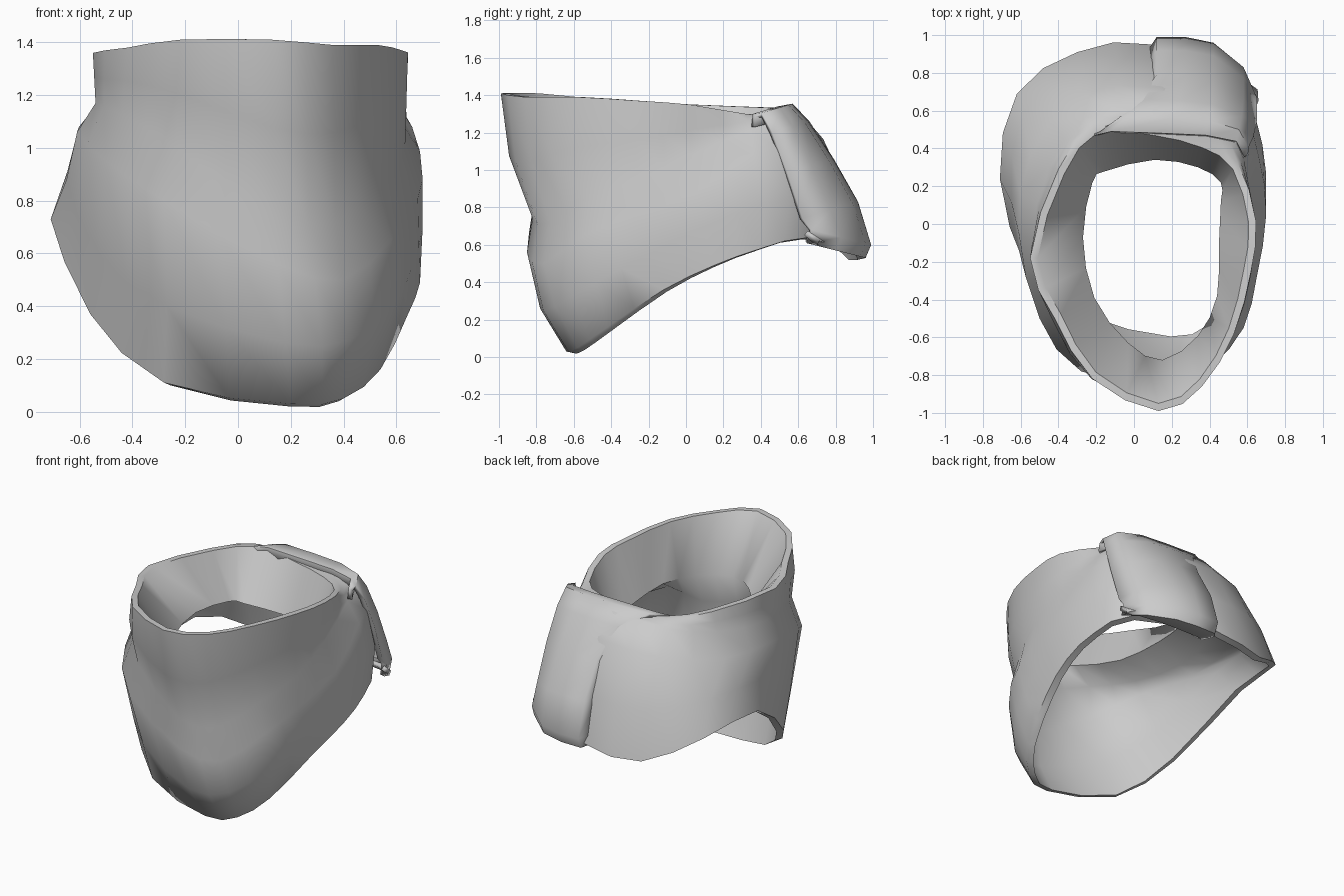
import bpy, bmesh
from mathutils import Vector

if "Cube" in bpy.data.objects:
    bpy.data.objects.remove(bpy.data.objects["Cube"])

cloth = bpy.data.materials.new("grey cloth")
cloth.diffuse_color = (0.6, 0.6, 0.6, 1)
cloth.use_nodes = True
cloth.node_tree.nodes["Principled BSDF"].inputs["Base Color"].default_value = cloth.diffuse_color


def finish(name, bm, angle):
    bmesh.ops.recalc_face_normals(bm, faces=bm.faces)
    me = bpy.data.meshes.new(name)
    bm.to_mesh(me)
    bm.free()
    ob = bpy.data.objects.new(name, me)
    bpy.context.collection.objects.link(ob)
    me.materials.append(cloth)
    bpy.context.view_layer.objects.active = ob
    ob.select_set(True)
    bpy.ops.object.shade_smooth_by_angle(angle=angle)
    ob.select_set(False)
    return ob


def ring(pts):
    return [Vector(p) for p in pts]


def inset(r, d, dz=0, top=9):
    """Move a ring toward its middle by a fixed distance, below a top height."""
    c = sum(r, Vector()) / len(r)
    out = []
    for p in r:
        q = p + Vector((c.x - p.x, c.y - p.y, 0)).normalized() * d
        q.z = min(p.z + dz, top)
        out.append(q)
    return out


def mix(a, b, t):
    return [p.lerp(q, t) for p, q in zip(a, b)]


def refine(r):
    """Closed Catmull-Rom midpoints."""
    n, out = len(r), []
    for i in range(n):
        a, b, c, d = r[i - 1], r[i], r[(i + 1) % n], r[(i + 2) % n]
        out += [b, (b + c) * 0.5625 - (a + d) * 0.0625]
    return out


# Rings run front, right, back, left
rim = ring([(.13, -.99, 1.41), (.36, -.86, 1.39), (.53, -.58, 1.39), (.62, -.25, 1.37),
            (.645, .02, 1.35), (.55, .32, 1.30), (.38, .44, 1.30), (.10, .51, 1.31),
            (-.21, .52, 1.33), (-.40, .29, 1.34), (-.55, -.18, 1.36), (-.42, -.50, 1.38),
            (-.22, -.82, 1.41)])
valley = ring([(.14, -.82, .74), (.37, -.73, .72), (.53, -.53, .85), (.62, -.26, .95),
               (.63, .03, 1.08), (.58, .35, 1.22), (.48, .52, 1.30), (.12, .60, 1.32),
               (-.26, .56, 1.29), (-.45, .30, 1.22), (-.54, -.10, 1.17), (-.44, -.48, 1.13),
               (-.23, -.75, 1.0)])
ridge = ring([(.15, -.85, .56), (.40, -.76, .50), (.58, -.55, .65), (.65, -.28, .75),
              (.70, .05, .88), (.66, .36, 1.08), (.55, .60, 1.12), (.15, .72, 1.17),
              (-.28, .69, 1.15), (-.55, .36, 1.09), (-.61, -.05, 1.06), (-.50, -.50, .95),
              (-.28, -.78, .80)])
skirt = ring([(.18, -.78, .26), (.42, -.70, .27), (.59, -.48, .40), (.66, -.20, .55),
              (.70, .10, .70), (.68, .42, .82), (.56, .67, .85), (.12, .87, .85),
              (-.28, .84, .85), (-.59, .58, .90), (-.65, .12, .88), (-.53, -.37, .60),
              (-.27, -.64, .40)])
hem = ring([(.20, -.64, .03), (.40, -.58, .05), (.54, -.42, .16), (.64, -.12, .36),
            (.69, .15, .49), (.67, .40, .58), (.55, .66, .64), (.10, .95, .56),
            (-.30, .91, .53), (-.62, .69, .69), (-.71, .24, .73), (-.56, -.25, .37),
            (-.28, -.52, .11)])
neck = ring([(.15, -.72, 1.05), (.34, -.59, 1.05), (.44, -.38, 1.05), (.45, -.10, 1.03),
             (.46, .12, 1.0), (.46, .22, 1.0), (.34, .30, 1.0), (.11, .34, 1.0),
             (-.15, .28, 1.03), (-.22, .22, 1.05), (-.27, -.07, 1.07), (-.21, -.39, 1.05),
             (-.03, -.63, 1.05)])

# Upper wall bulges forward at the front
chest = mix(rim, valley, .5)
for p in chest:
    p.y -= .045 * max(0, -p.y)

# Cowl: outer folds from rim to hem, then the hollow lining up to the neck and rim
loops = [refine(r) for r in (
    rim, chest, valley, ridge, skirt, hem,
    inset(hem, .045, -.01), inset(skirt, .05), inset(ridge, .06, 0, .92),
    inset(valley, .07, .13, .98), neck, inset(rim, .04))]
bm = bmesh.new()
rows = [[bm.verts.new(p) for p in r] for r in loops]
n = len(rows[0])
for k, a in enumerate(rows):
    b = rows[(k + 1) % len(rows)]
    for i in range(n):
        j = (i + 1) % n
        bm.faces.new((a[i], a[j], b[j], b[i]))
finish("cowl", bm, 0.9)

# Knot flap: a band folded over the back rim and tucked under the hem
path = [(.48, 1.27), (.49, 1.34), (.57, 1.355), (.66, 1.26), (.79, 1.06),
        (.92, .83), (.99, .60), (.96, .53), (.80, .57), (.72, .63)]
# x, pull toward the front at the top, pull at the bottom, spread to the left at the top
across = [(.08, -.02, -.06, .30), (.12, 0, 0, .25), (.27, -.01, 0, .12),
          (.42, -.02, -.03, .04), (.58, -.05, -.16, .04), (.65, -.13, -.32, .07)]
bm = bmesh.new()
rows = []
for k, (y, z) in enumerate(path):
    t = min(1, max(0, (y - .48) / .5))
    s = min(1, max(0, (y - .48) / .24))
    row = []
    for x, d0, d1, spread in across:
        d = d0 + (d1 - d0) * t
        if k > 7:
            d *= .4
        lift = d * (.3 if z > .7 else -.25)
        row.append(bm.verts.new((x - spread * (1 - s), y + d, z + lift)))
    rows.append(row)
for a, b in zip(rows, rows[1:]):
    for i in range(len(across) - 1):
        bm.faces.new((a[i], a[i + 1], b[i + 1], b[i]))
flap = finish("knot_flap", bm, 1.0)
mod = flap.modifiers.new("thickness", 'SOLIDIFY')
mod.thickness = 0.03
mod.offset = -1
